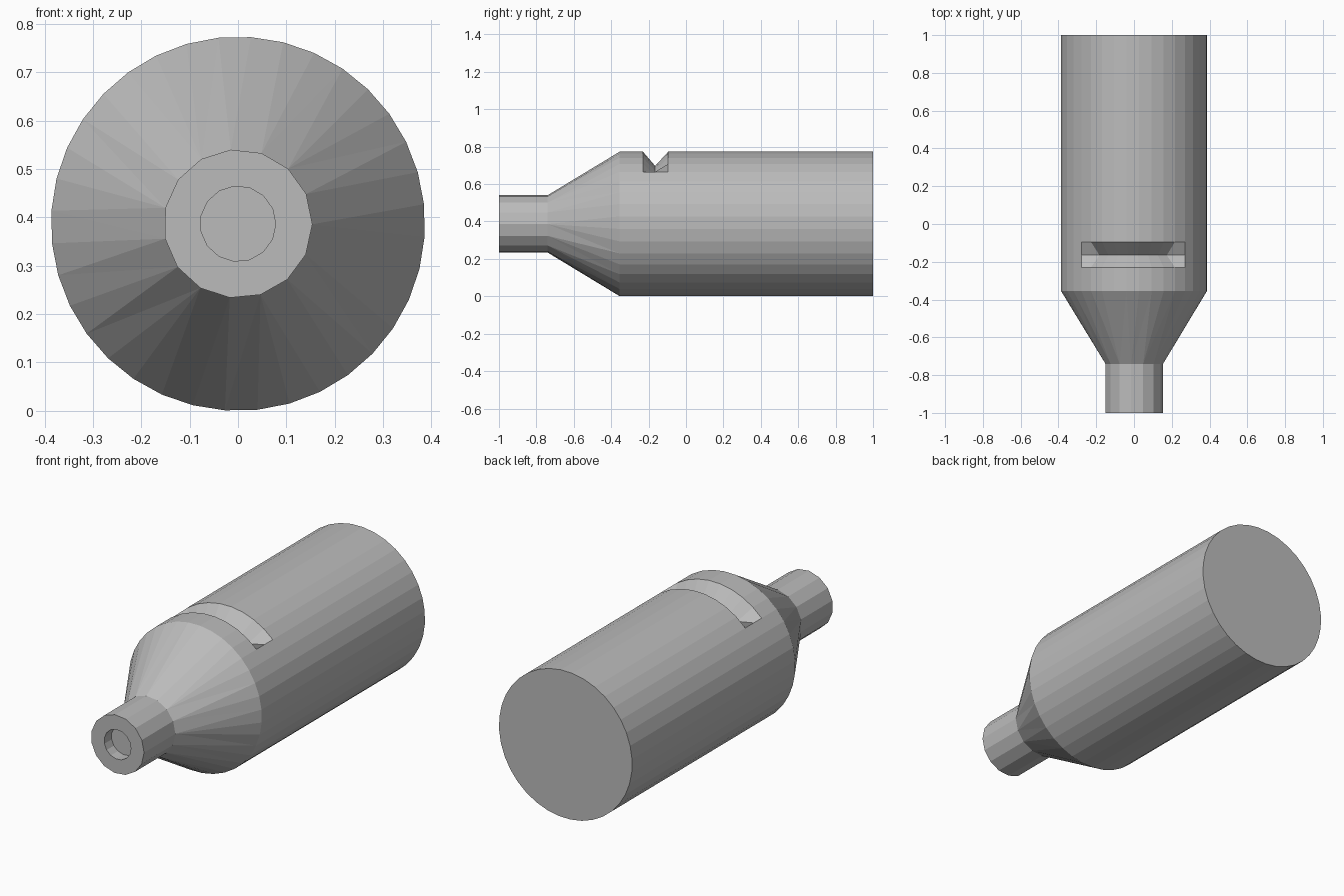
import bpy, bmesh
from math import sin, cos, radians

cube = bpy.data.objects.get("Cube")
if cube:
    bpy.data.objects.remove(cube, do_unlink=True)

RADIUS, TOP = 0.387, 0.387
BODY_SIDES, SPOUT_SIDES = 36, 15
BODY_TURN, SPOUT_TURN = 4, -5.6

grey = bpy.data.materials.new("plain_grey")
grey.use_nodes = True
colour = (0.5, 0.5, 0.5, 1)
grey.diffuse_color = colour
grey.node_tree.nodes["Principled BSDF"].inputs["Base Color"].default_value = colour

bm = bmesh.new()


def ring(y, radius, sides, turn, radius_rule=None):
    """Circle of vertices around the long axis, angles measured from the top."""
    verts = []
    for i in range(sides):
        angle = turn + i * 360 / sides
        r = radius_rule(angle) if radius_rule else radius
        a = radians(angle)
        verts.append(bm.verts.new((r * sin(a), y, TOP + r * cos(a))))
    return verts


def join(a, b):
    """Quads between two rings with the same number of sides."""
    for i in range(len(a)):
        j = (i + 1) % len(a)
        bm.faces.new((a[i], a[j], b[j], b[i]))


def skin(a, b, turn_a, turn_b):
    """Triangles between rings with different numbers of sides."""
    i = j = 0
    na, nb = len(a), len(b)
    while i < na or j < nb:
        next_a = turn_a + (i + 1) * 360 / na
        next_b = turn_b + (j + 1) * 360 / nb
        if j == nb or (i < na and next_a <= next_b):
            bm.faces.new((a[i % na], a[(i + 1) % na], b[j % nb]))
            i += 1
        else:
            bm.faces.new((a[i % na], b[(j + 1) % nb], b[j % nb]))
            j += 1


def notch_radius(angle):
    """Push the top of the middle ring inward to form the V-shaped window."""
    off_top = abs((angle + 180) % 360 - 180)
    return 0.311 if off_top < 40 else RADIUS


# Body cylinder with the window groove
back = ring(1.0, RADIUS, BODY_SIDES, BODY_TURN)
notch_back = ring(-0.095, RADIUS, BODY_SIDES, BODY_TURN)
notch_low = ring(-0.165, RADIUS, BODY_SIDES, BODY_TURN, notch_radius)
notch_front = ring(-0.23, RADIUS, BODY_SIDES, BODY_TURN)
shoulder = ring(-0.355, RADIUS, BODY_SIDES, BODY_TURN)
body_rings = [back, notch_back, notch_low, notch_front, shoulder]
for a, b in zip(body_rings, body_rings[1:]):
    join(a, b)
bm.faces.new(back)

# Tapered shoulder, spout and shallow bore
neck = ring(-0.74, 0.154, SPOUT_SIDES, SPOUT_TURN)
tip = ring(-1.0, 0.154, SPOUT_SIDES, SPOUT_TURN)
bore_rim = ring(-1.0, 0.078, SPOUT_SIDES, SPOUT_TURN)
bore_end = ring(-0.94, 0.078, SPOUT_SIDES, SPOUT_TURN)
skin(shoulder, neck, BODY_TURN, SPOUT_TURN)
join(neck, tip)
join(tip, bore_rim)
join(bore_rim, bore_end)
bm.faces.new(bore_end)

bmesh.ops.recalc_face_normals(bm, faces=bm.faces)
mesh = bpy.data.meshes.new("whistle_body")
bm.to_mesh(mesh)
bm.free()
mesh.materials.append(grey)
body = bpy.data.objects.new("whistle_body", mesh)
bpy.context.collection.objects.link(body)
